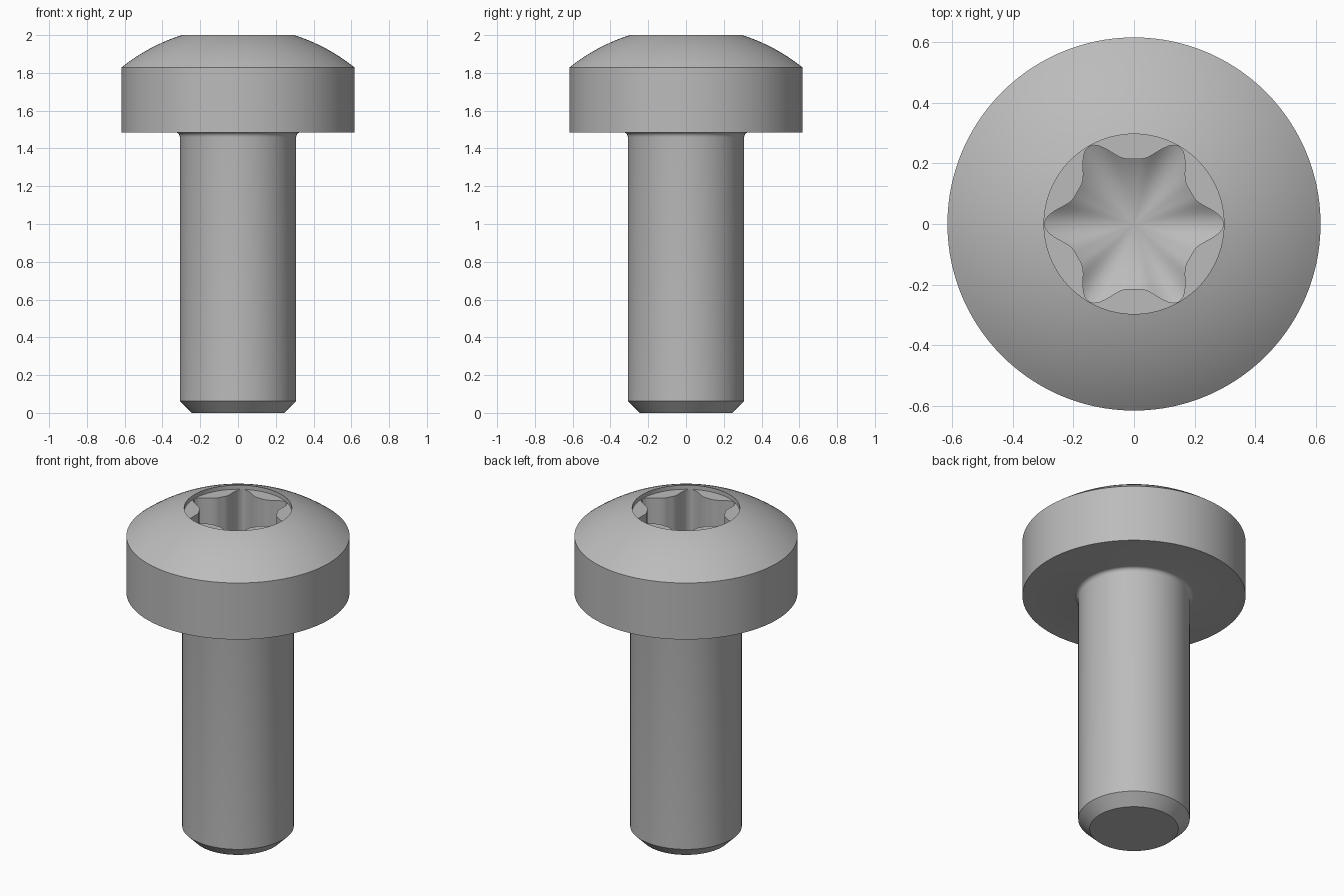
import bpy
import bmesh
from math import cos, sin, pi, sqrt, radians

cube = bpy.data.objects.get("Cube")
if cube:
    bpy.data.objects.remove(cube, do_unlink=True)

SEGMENTS = 120
SOCKET_R = 0.297
HEAD_R = 0.616
SHAFT_R = 0.308
DOME_R = 0.985

# Single steel material
steel = bpy.data.materials.new("steel_grey")
steel.use_nodes = True
colour = (0.5, 0.5, 0.5, 1)
steel.diffuse_color = colour
steel.node_tree.nodes["Principled BSDF"].inputs["Base Color"].default_value = colour


def circle(radius):
    return lambda angle: radius


def star(angle):
    """Six-lobed socket outline with wide valleys and narrow tips."""
    return 0.215 + 0.081 * ((1 + cos(6 * angle)) / 2) ** 1.9


def dome_height(radius):
    drop = sqrt(DOME_R ** 2 - SOCKET_R ** 2) - sqrt(DOME_R ** 2 - radius ** 2)
    return 2 - drop


# Outline from the tip upward: chamfer, shaft, fillet, head, dome
profile = [(0.245, 0), (SHAFT_R, 0.063), (SHAFT_R, 1.46)]
for i in range(1, 6):
    a = i / 5 * pi / 2
    profile.append((SHAFT_R + 0.022 * (1 - cos(a)), 1.46 + 0.025 * sin(a)))
profile.append((HEAD_R, 1.485))
for i in range(13):
    r = HEAD_R + (SOCKET_R - HEAD_R) * i / 12
    profile.append((r, dome_height(r)))
sections = [(circle(r), z) for r, z in profile]

# Recessed ledge and lobed socket walls
sections += [(circle(SOCKET_R), 1.975), (star, 1.975), (star, 1.68)]

bm = bmesh.new()
rings = []
for outline, z in sections:
    ring = []
    for i in range(SEGMENTS):
        a = 2 * pi * i / SEGMENTS
        ring.append(bm.verts.new((outline(a) * cos(a), outline(a) * sin(a), z)))
    rings.append(ring)
for low, high in zip(rings, rings[1:]):
    for i in range(SEGMENTS):
        j = (i + 1) % SEGMENTS
        bm.faces.new((low[i], low[j], high[j], high[i]))

# Flat tip and conical socket floor
bm.faces.new(rings[0][::-1])
centre = bm.verts.new((0, 0, 1.55))
for i in range(SEGMENTS):
    bm.faces.new((rings[-1][i], rings[-1][(i + 1) % SEGMENTS], centre))
bmesh.ops.recalc_face_normals(bm, faces=bm.faces[:])

mesh = bpy.data.meshes.new("screw")
bm.to_mesh(mesh)
bm.free()
mesh.materials.append(steel)
screw = bpy.data.objects.new("screw", mesh)
bpy.context.collection.objects.link(screw)

bpy.ops.object.select_all(action="DESELECT")
screw.select_set(True)
bpy.context.view_layer.objects.active = screw
bpy.ops.object.shade_smooth_by_angle(angle=radians(30))
